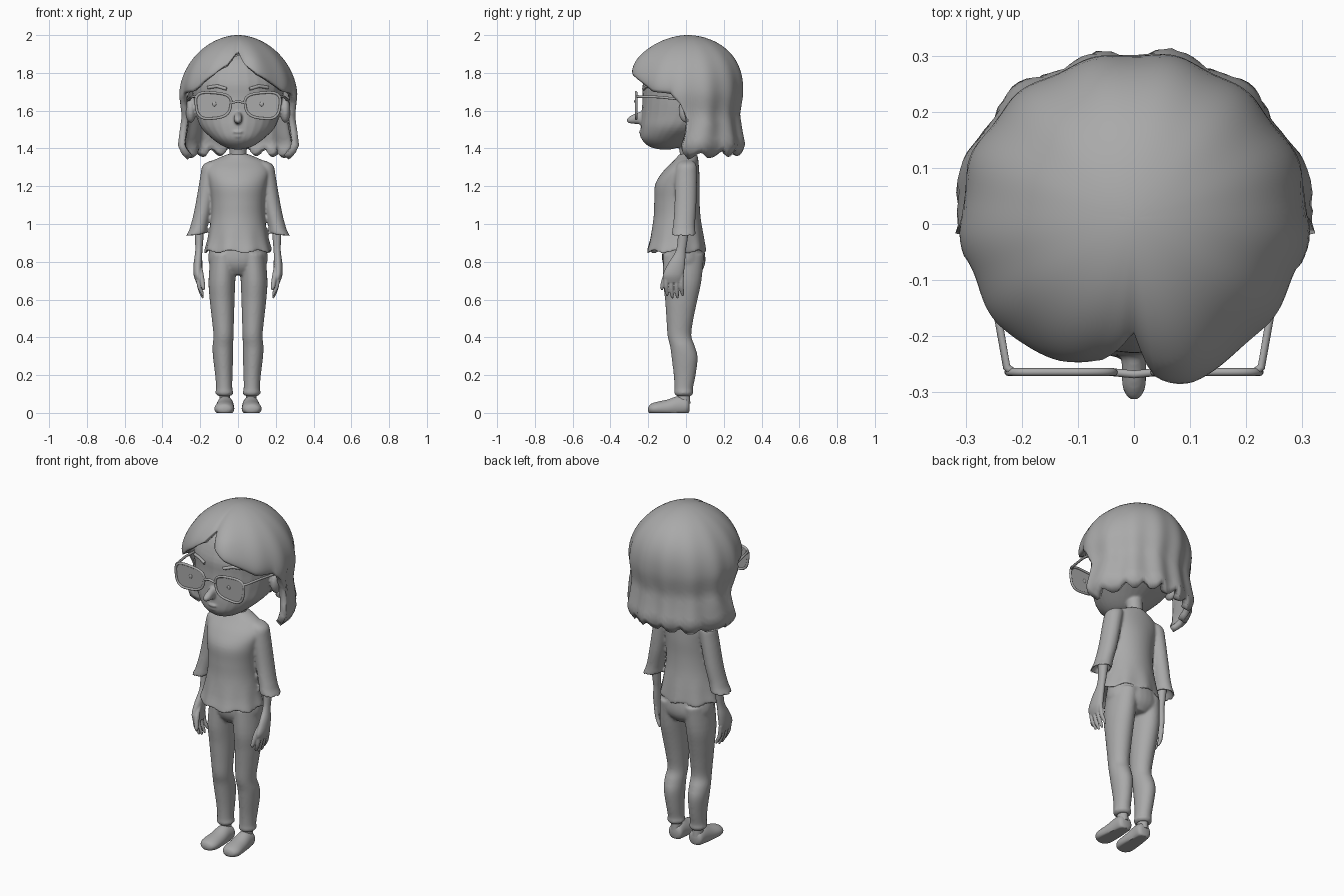
import bpy, bmesh
from math import sin, cos, pi, radians, degrees, exp
from mathutils import Vector

if "Cube" in bpy.data.objects:
    bpy.data.objects.remove(bpy.data.objects["Cube"])

clay = bpy.data.materials.new("plain_grey")
clay.use_nodes = True
GREY = (0.4, 0.4, 0.4, 1)
clay.diffuse_color = GREY
clay.node_tree.nodes["Principled BSDF"].inputs["Base Color"].default_value = GREY


def finish(name, bm, angle=50):
    bmesh.ops.recalc_face_normals(bm, faces=bm.faces)
    mesh = bpy.data.meshes.new(name)
    bm.to_mesh(mesh)
    bm.free()
    mesh.materials.append(clay)
    obj = bpy.data.objects.new(name, mesh)
    bpy.context.collection.objects.link(obj)
    bpy.ops.object.select_all(action='DESELECT')
    obj.select_set(True)
    bpy.context.view_layer.objects.active = obj
    bpy.ops.object.shade_smooth_by_angle(angle=radians(angle))
    return obj


def fuse(name, parts, voxel=.007, smoothing=6):
    """Join overlapping parts into one smooth skin."""
    bpy.ops.object.select_all(action='DESELECT')
    for part in parts:
        part.select_set(True)
    bpy.context.view_layer.objects.active = parts[0]
    bpy.ops.object.join()
    parts[0].name = name
    skin = parts[0].modifiers.new("skin", 'REMESH')
    skin.mode = 'VOXEL'
    skin.voxel_size = voxel
    skin.use_smooth_shade = True
    parts[0].modifiers.new("soften", 'SMOOTH').iterations = smoothing


def spline(rows, steps=4):
    """Catmull-Rom through rows of numbers."""
    rows = [Vector(r) for r in rows]
    rows = [rows[0]] + rows + [rows[-1]]
    out = []
    for a, b, c, d in zip(rows, rows[1:], rows[2:], rows[3:]):
        for k in range(steps):
            t = k / steps
            out.append(b + (c - a) * (t / 2) + (2 * a - 5 * b + 4 * c - d) * (t * t / 2)
                       + (3 * b - a - 3 * c + d) * (t ** 3 / 2))
    return out + [rows[-1]]


def loft(name, rings, side=1, along="z", sides=28, warp=None):
    """Rings are (station, centre a, centre b, radius a, radius b)."""
    bm = bmesh.new()
    loops = []
    for s, ca, cb, ra, rb in spline(rings):
        loop = []
        for i in range(sides):
            t = 2 * pi * i / sides
            a, b = ca + ra * cos(t), cb + rb * sin(t)
            p = Vector((a, b, s) if along == "z" else (a, s, b))
            if warp:
                p = warp(p, t)
            p.x *= side
            loop.append(bm.verts.new(p))
        loops.append(loop)
    for lo, hi in zip(loops, loops[1:]):
        for i in range(sides):
            j = (i + 1) % sides
            bm.faces.new((lo[i], lo[j], hi[j], hi[i]))
    bm.faces.new(loops[0])
    bm.faces.new(loops[-1])
    return finish(name, bm)


def tube(name, points, radius, side=1, cyclic=False):
    curve = bpy.data.curves.new(name, 'CURVE')
    curve.dimensions = '3D'
    curve.bevel_depth = radius
    curve.bevel_resolution = 3
    curve.use_fill_caps = True
    path = curve.splines.new('POLY')
    path.points.add(len(points) - 1)
    for pt, (x, y, z) in zip(path.points, points):
        pt.co = (x * side, y, z, 1)
    path.use_cyclic_u = cyclic
    curve.materials.append(clay)
    bpy.context.collection.objects.link(bpy.data.objects.new(name, curve))


def ball(name, centre, size):
    bm = bmesh.new()
    bmesh.ops.create_uvsphere(bm, u_segments=20, v_segments=12, radius=1)
    for v in bm.verts:
        v.co = Vector(centre) + v.co * Vector(size)
    return finish(name, bm)


def mix(table, x):
    """Piecewise linear lookup."""
    for (x0, y0), (x1, y1) in zip(table, table[1:]):
        if x <= x1:
            return y0 + (y1 - y0) * max(0, (x - x0) / (x1 - x0))
    return table[-1][1]


# Head with neck, nose, lips and ears
head = loft("skull", [(1.395, 0, -.11, .02, .03), (1.41, 0, -.11, .075, .085), (1.45, 0, -.09, .135, .145),
                      (1.51, 0, -.04, .195, .2), (1.58, 0, 0, .222, .235), (1.67, 0, .01, .238, .24),
                      (1.76, 0, .01, .24, .235), (1.87, 0, .01, .17, .18), (1.94, 0, .01, .05, .05)])
neck = loft("neck", [(1.3, 0, .01, .055, .05), (1.36, 0, .01, .045, .042), (1.45, 0, 0, .045, .045)])
nose = loft("nose", [(-.19, 0, 1.565, .03, .05), (-.25, 0, 1.56, .022, .032), (-.29, 0, 1.553, .021, .022),
                     (-.312, 0, 1.548, .01, .01)], along="y")
fuse("head", [head, neck, nose, ball("upper_lip", (0, -.234, 1.487), (.03, .016, .01)),
              ball("lower_lip", (0, -.228, 1.466), (.026, .016, .012))]
     + [ball("ear", (s * .25, .005, 1.6), (.028, .045, .065)) for s in (1, -1)], .006, 4)

# Hair: a lobed dome whose lower edge is a parted fringe in front and locks behind
EDGE = [(0, 1.915), (7, 1.845), (20, 1.79), (35, 1.75), (52, 1.70), (72, 1.69), (82, 1.64),
        (90, 1.55), (96, 1.39), (103, 1.335), (120, 1.35), (180, 1.365)]
WIDTH = [(1.33, .265), (1.37, .31), (1.42, .33), (1.5, .313), (1.58, .297), (1.68, .31)]
COLS, ROWS = 144, 30
bm = bmesh.new()
grid = []
for i in range(COLS):
    a = 2 * pi * i / COLS - pi
    deg = degrees(abs(a))
    edge = mix(EDGE, deg if a > 0 else deg * (.4 + .6 * min(1, deg / 45)))
    if deg > 100:
        edge += .035 * abs(sin(9 * a)) ** 3
    front = max(0, cos(a)) ** 2
    back = max(0, -cos(a)) ** 2
    col = []
    for k in range(ROWS + 1):
        z = edge + (2 - edge) * cos(pi / 2 * k / ROWS)
        h = min(1, max(0, (z - 1.68) / .32))
        r = .31 * (1 - h ** (1.9 + .5 * cos(a) ** 2)) ** .53 if h > 0 else mix(WIDTH, z)
        low = min(1, (2 - z) / .5)
        r *= 1 + low * (.022 * (1 - front) * cos(13 * a) + .008 * sin(5 * a) - .09 * back)
        # Swept fringe lobes and the notch of the parting
        r += min(1, (2 - z) / .12) * (.022 * exp(-((a - .3) / .25) ** 2) - .02 * exp(-(a / .08) ** 2)
                                      - .012 * exp(-((a + .15) / .2) ** 2))
        if deg < 75:
            r -= .01 * exp(-(z - edge) / .02) * min(1, deg / 25)
        flare = max(0, min(1, (1.53 - z) / .15)) * sin(a) ** 4
        if deg > 90:
            flare *= max(0, 1 - (deg - 90) / 60)
        col.append(bm.verts.new((r * sin(a), .01 - r * cos(a) - .08 * flare, z)))
    grid.append(col)
for i in range(COLS):
    for k in range(ROWS):
        n = (i + 1) % COLS
        bm.faces.new((grid[i][k], grid[n][k], grid[n][k + 1], grid[i][k + 1]))
bmesh.ops.remove_doubles(bm, verts=bm.verts, dist=.0004)
shell = finish("hair", bm, 60).modifiers.new("thickness", 'SOLIDIFY')
shell.thickness = .035
shell.offset = -1


def hem(p, t):
    w = max(0, (1.0 - p.z) / .15)
    f = 1 + .03 * w * sin(9 * t)
    return Vector((p.x * f, -.05 + (p.y + .05) * f, p.z + .008 * w * cos(7 * t)))


def cuff(p, t):
    return Vector((p.x, p.y, p.z - .008 * cos(t) * (p.z < .99)))


def flat_sole(p, t):
    return Vector((p.x, p.y, max(0, p.z)))


# Blouse body with a wavy hem, and the trouser seat
blouse = [loft("body", [(.88, 0, -.05, .145, .125), (.85, 0, -.053, .178, .155), (.92, 0, -.048, .162, .143),
                        (1.03, 0, -.047, .142, .125), (1.12, 0, -.048, .14, .12), (1.21, 0, -.045, .152, .118),
                        (1.28, 0, -.025, .165, .095), (1.33, 0, -.002, .14, .068), (1.355, 0, .008, .09, .055),
                        (1.37, 0, .01, .055, .047)], sides=56, warp=hem)]
trousers = [loft("seat", [(.9, 0, -.015, .145, .105), (.82, 0, -.012, .158, .115),
                          (.77, 0, -.01, .14, .105), (.73, 0, -.01, .07, .075)])]

# One outline serves both rims and lenses
rim = []
for i in range(48):
    t = 2 * pi * i / 48
    c, s = cos(t), sin(t)
    u, v = abs(c) ** .65 * (1 if c > 0 else -1), abs(s) ** .65 * (1 if s > 0 else -1)
    rim.append((.13 + u * (.092 + .009 * v), -.264, 1.627 + .068 * v + .008 * u * v))

for side, tag in ((1, "left"), (-1, "right")):
    # Sleeve, arm and hand
    blouse.append(loft("sleeve", [(1.335, .125, .005, .02, .03), (1.31, .14, .003, .047, .052),
                                  (1.25, .153, 0, .047, .058), (1.1, .18, -.003, .046, .058),
                                  (1.0, .203, -.01, .046, .058), (.94, .222, -.013, .055, .063),
                                  (.955, .22, -.013, .04, .048), (.98, .21, -.01, .03, .04)], side, warp=cuff))
    arm = [loft("forearm", [(1.0, .205, -.01, .028, .03), (.9, .206, -.02, .021, .026),
                            (.85, .208, -.03, .019, .028), (.79, .212, -.05, .023, .045),
                            (.73, .212, -.068, .023, .055), (.69, .206, -.068, .015, .045)], side)]
    for n in range(4):
        y = -.105 + n * .027
        tip = .6 + .012 * abs(n - 1.5)
        arm.append(loft("finger", [(.73, .213, y, .012, .013), (.67, .205, y, .012, .012),
                                   (tip + .02, .192, y + .004, .01, .01),
                                   (tip, .185, y + .006, .005, .005)], side, sides=10))
    arm.append(loft("thumb", [(.78, .205, -.07, .014, .016), (.73, .195, -.105, .014, .016),
                              (.67, .185, -.125, .012, .012), (.65, .182, -.127, .005, .005)], side, sides=12))
    fuse(tag + "_arm", arm, .004, 2)

    # Leg, ankle and shoe
    trousers.append(loft("leg", [(.84, .075, -.012, .07, .108), (.7, .085, -.02, .071, .102),
                                 (.6, .084, -.025, .066, .086), (.5, .08, -.032, .059, .072),
                                 (.41, .077, -.035, .053, .063), (.35, .08, -.018, .055, .066),
                                 (.29, .079, -.007, .053, .069), (.2, .075, -.007, .046, .058),
                                 (.13, .073, -.012, .043, .049), (.105, .072, -.012, .048, .051),
                                 (.09, .072, -.012, .035, .04)], side))
    loft(tag + "_ankle", [(.11, .07, -.012, .027, .032), (.05, .07, -.012, .03, .035)], side, sides=16)
    loft(tag + "_shoe", [(.018, .066, .035, .025, .025), (.005, .066, .035, .042, .045),
                         (-.04, .068, .035, .045, .054), (-.1, .07, .025, .05, .045),
                         (-.16, .073, .022, .052, .035), (-.19, .073, .02, .038, .025),
                         (-.2, .073, .018, .015, .01)], side, along="y", warp=flat_sole)

    # Brow and spectacles
    tube(tag + "_brow", [(.06, -.224, 1.715), (.11, -.207, 1.73), (.16, -.175, 1.722)], .009, side)
    tube(tag + "_rim", rim, .007, side, True)
    bm = bmesh.new()
    bm.faces.new([bm.verts.new((x * side, y, z)) for x, y, z in rim])
    finish(tag + "_lens", bm)
    ball(tag + "_pupil_glint", (side * .125, -.265, 1.635), (.01, .004, .012))
    tube(tag + "_temple_arm", [(.215, -.264, 1.675), (.227, -.255, 1.675), (.247, -.14, 1.672),
                               (.262, .02, 1.655)], .007, side)
tube("bridge", [(-.04, -.264, 1.64), (0, -.268, 1.65), (.04, -.264, 1.64)], .007)
fuse("blouse", blouse)
fuse("trousers", trousers)
